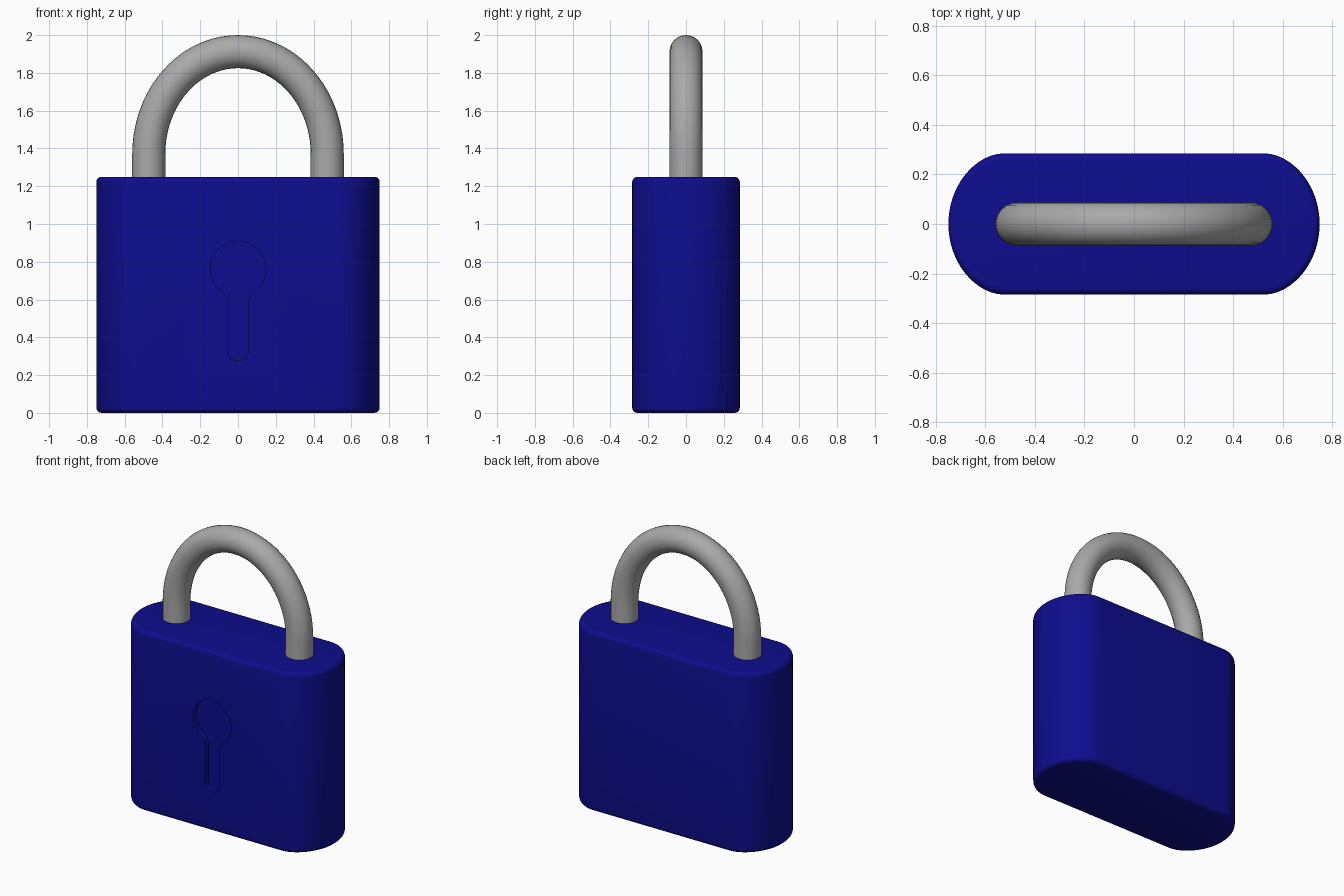
import bpy, bmesh, math
from math import sin, cos, pi

cube = bpy.data.objects.get("Cube")
if cube:
    bpy.data.objects.remove(cube, do_unlink=True)


def material(name, rgb):
    m = bpy.data.materials.new(name)
    m.use_nodes = True
    color = (*rgb, 1)
    m.diffuse_color = color
    bsdf = next(n for n in m.node_tree.nodes if n.type == 'BSDF_PRINCIPLED')
    bsdf.inputs["Base Color"].default_value = color
    return m


blue = material("deep_blue", (0.004, 0.004, 0.27))
steel = material("steel_grey", (0.4, 0.4, 0.4))


def prism(name, outline, offset, mat, bevel=0):
    """Extrude a closed 3D outline by an offset, optionally rounding its rims."""
    bm = bmesh.new()
    base = bm.faces.new([bm.verts.new(p) for p in outline])
    top = bmesh.ops.extrude_face_region(bm, geom=[base], use_keep_orig=True)
    moved = [v for v in top["geom"] if isinstance(v, bmesh.types.BMVert)]
    bmesh.ops.translate(bm, verts=moved, vec=offset)
    bmesh.ops.recalc_face_normals(bm, faces=bm.faces)
    if bevel:
        rims = {e for f in bm.faces if len(f.verts) > 4 for e in f.edges}
        bmesh.ops.bevel(bm, geom=list(rims), offset=bevel, segments=5,
                        profile=0.5, affect='EDGES')
    mesh = bpy.data.meshes.new(name)
    bm.to_mesh(mesh)
    bm.free()
    mesh.materials.append(mat)
    obj = bpy.data.objects.new(name, mesh)
    bpy.context.collection.objects.link(obj)
    return obj


def activate(obj):
    bpy.ops.object.select_all(action='DESELECT')
    obj.select_set(True)
    bpy.context.view_layer.objects.active = obj


# Body: straight front and back, softly rounded ends
end = []
for i in range(25):
    a = -pi / 2 + pi * i / 24
    end.append((0.53 + 0.22 * max(cos(a), 0) ** 1.1, 0.285 * sin(a)))
outline = [(x, y, 0) for x, y in end] + [(-x, -y, 0) for x, y in end]
body = prism("lock_body", outline, (0, 0, 1.25), blue, bevel=0.028)

# Keyhole: round head flowing into a round-ended slot
head_z, head_r, slot_w, slot_z = 0.762, 0.147, 0.056, 0.332
start = -pi / 2 + 0.55
half = []
for i in range(13):
    a = -pi / 2 + pi / 2 * i / 12
    half.append((slot_w * cos(a), slot_z + slot_w * sin(a)))
half.append((slot_w, 0.595))
for i in range(25):
    a = start + (pi / 2 - start) * i / 24
    half.append((head_r * cos(a), head_z + head_r * sin(a)))
keyhole = half + [(-x, z) for x, z in half[-2:0:-1]]
cutter = prism("keyhole_cutter", [(x, -0.4, z) for x, z in keyhole],
               (0, 0.155, 0), blue)
cutter.hide_render = True

cut = body.modifiers.new("keyhole", 'BOOLEAN')
cut.operation = 'DIFFERENCE'
cut.solver = 'EXACT'
cut.object = cutter
activate(body)
bpy.ops.object.modifier_apply(modifier=cut.name)
bpy.data.objects.remove(cutter, do_unlink=True)
bpy.ops.object.shade_smooth_by_angle(angle=math.radians(35))

# Shackle: round bar swept along an arch with straight legs
leg_x, spring_z, top_z = 0.4725, 1.37, 1.9125
curve = bpy.data.curves.new("shackle", 'CURVE')
curve.dimensions = '3D'
curve.bevel_depth = 0.0875
curve.bevel_resolution = 10
path = [(-leg_x, 1.2)]
for i in range(41):
    a = pi - pi * i / 40
    path.append((leg_x * cos(a), spring_z + (top_z - spring_z) * sin(a)))
path.append((leg_x, 1.2))
spline = curve.splines.new('POLY')
spline.points.add(len(path) - 1)
for point, (x, z) in zip(spline.points, path):
    point.co = (x, 0, z, 1)
curve.materials.append(steel)
shackle = bpy.data.objects.new("shackle", curve)
bpy.context.collection.objects.link(shackle)
activate(shackle)
bpy.ops.object.convert(target='MESH')
bpy.ops.object.shade_smooth()
